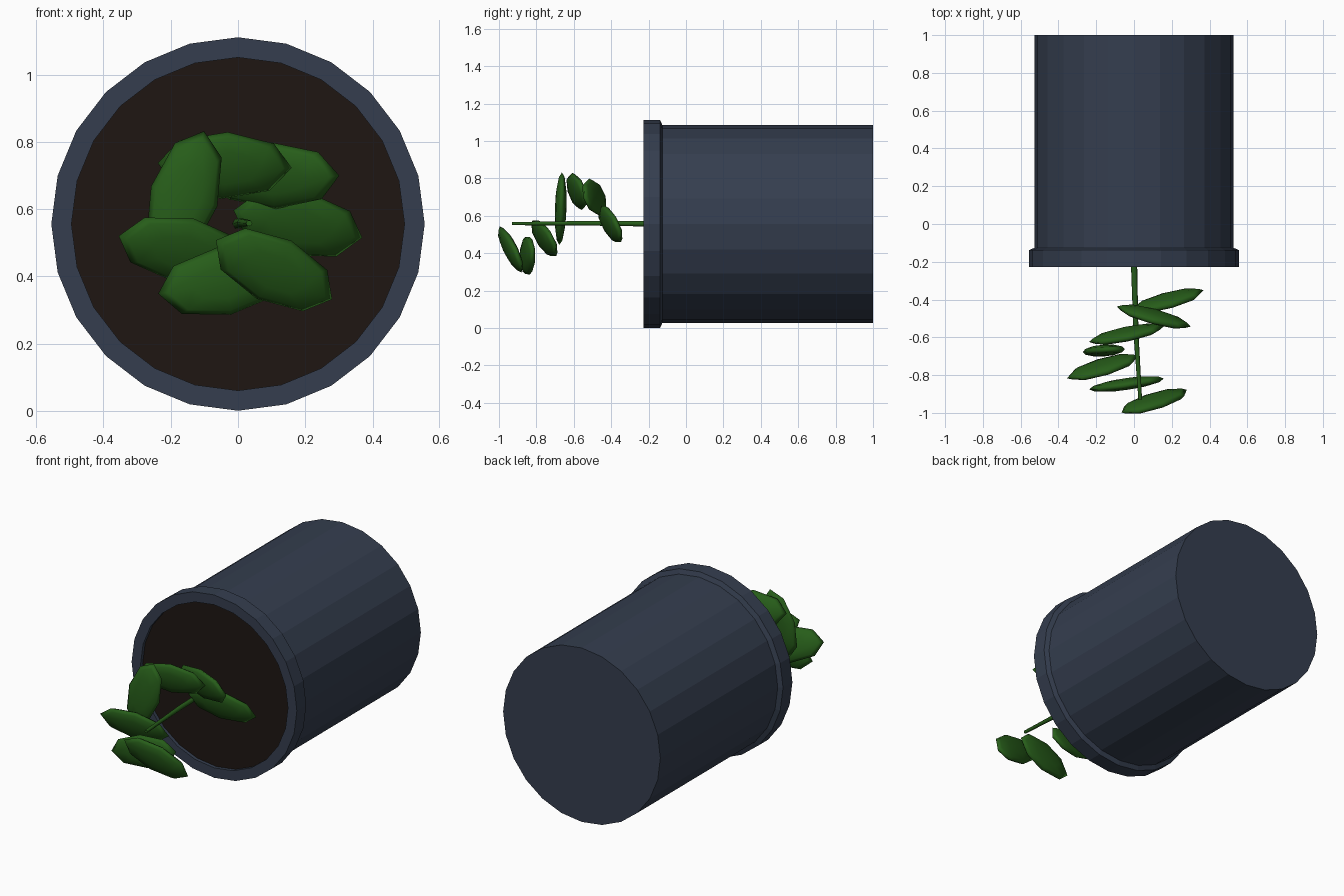
import bpy, bmesh, math
from mathutils import Matrix, Vector

if "Cube" in bpy.data.objects:
    bpy.data.objects.remove(bpy.data.objects["Cube"])

AXIS_Z = 0.556  # height of the pot's lying axis


def material(name, rgb):
    m = bpy.data.materials.new(name)
    m.diffuse_color = (*rgb, 1)
    m.use_nodes = True
    m.node_tree.nodes["Principled BSDF"].inputs["Base Color"].default_value = m.diffuse_color
    return m


POT = material("slate", (0.035, 0.048, 0.078))
SOIL = material("soil", (0.013, 0.008, 0.006))
GREEN = material("leaf_green", (0.02, 0.11, 0.01))


def finish(name, bm, mat, smooth=False):
    bmesh.ops.recalc_face_normals(bm, faces=bm.faces)
    for f in bm.faces:
        f.smooth = smooth
    mesh = bpy.data.meshes.new(name)
    bm.to_mesh(mesh)
    bm.free()
    mesh.materials.append(mat)
    ob = bpy.data.objects.new(name, mesh)
    bpy.context.collection.objects.link(ob)
    return ob


def lathe(name, profile, mat, sides=24):
    """Spin (radius, y) points about the horizontal pot axis."""
    bm = bmesh.new()
    vs = [bm.verts.new((0, y, AXIS_Z + r)) for r, y in profile]
    es = [bm.edges.new(p) for p in zip(vs, vs[1:])]
    bmesh.ops.spin(bm, geom=vs + es, cent=(0, 0, AXIS_Z), axis=(0, 1, 0),
                   angle=math.tau, steps=sides)
    bmesh.ops.remove_doubles(bm, verts=bm.verts, dist=1e-4)
    return finish(name, bm, mat)


# Pot lying on its side, with a raised rim at the front
lathe("pot", [(0.495, -0.19), (0.495, -0.228), (0.555, -0.228), (0.555, -0.138),
              (0.528, -0.126), (0.528, 1.0), (0, 1.0)], POT)
lathe("soil", [(0, -0.21), (0.495, -0.207)], SOIL)

# Stem
cu = bpy.data.curves.new("stem", "CURVE")
cu.dimensions = "3D"
cu.bevel_depth = 0.015
cu.bevel_resolution = 1
cu.use_fill_caps = True
sp = cu.splines.new("POLY")
path = [(0, -0.2, 0.557, 1.1), (0.01, -0.57, 0.56, 0.9), (0.033, -0.93, 0.558, 0.65)]
sp.points.add(len(path) - 1)
for p, (x, y, z, r) in zip(sp.points, path):
    p.co = (x, y, z, 1)
    p.radius = r
cu.materials.append(GREEN)
bpy.context.collection.objects.link(bpy.data.objects.new("stem", cu))


def leaf(i, centre, angle, a, b):
    """Flattened ellipsoid on the plane y = a*x + b*z, turned by angle in front view."""
    c, s = math.cos(math.radians(angle)), math.sin(math.radians(angle))
    d = Vector((c, a * c + b * s, s)).normalized()
    n = Vector((a, -1, b)).normalized()
    w = n.cross(d)
    m = Matrix((d * 0.203, w * 0.103, n * 0.031)).transposed().to_4x4()
    m.translation = centre
    bm = bmesh.new()
    bmesh.ops.create_uvsphere(bm, u_segments=8, v_segments=6, radius=1, matrix=m)
    finish(f"leaf_{i}", bm, GREEN, smooth=True)


# Leaves spiralling round the stem: centre, angle, slope in x, slope in z
LEAVES = [((0.178, -0.405, 0.556), -12, 0.21, -0.35),
          ((0.105, -0.49, 0.700), 0, -0.27, -0.30),
          ((-0.04, -0.583, 0.730), -2, 0.20, -0.28),
          ((-0.16, -0.670, 0.638), 73, 0.05, 0.02),
          ((-0.165, -0.757, 0.480), -12, 0.23, -0.40),
          ((-0.04, -0.847, 0.387), 11, 0.16, -0.08),
          ((0.107, -0.938, 0.420), -27, 0.17, -0.35)]
for i, args in enumerate(LEAVES, 1):
    leaf(i, *args)
